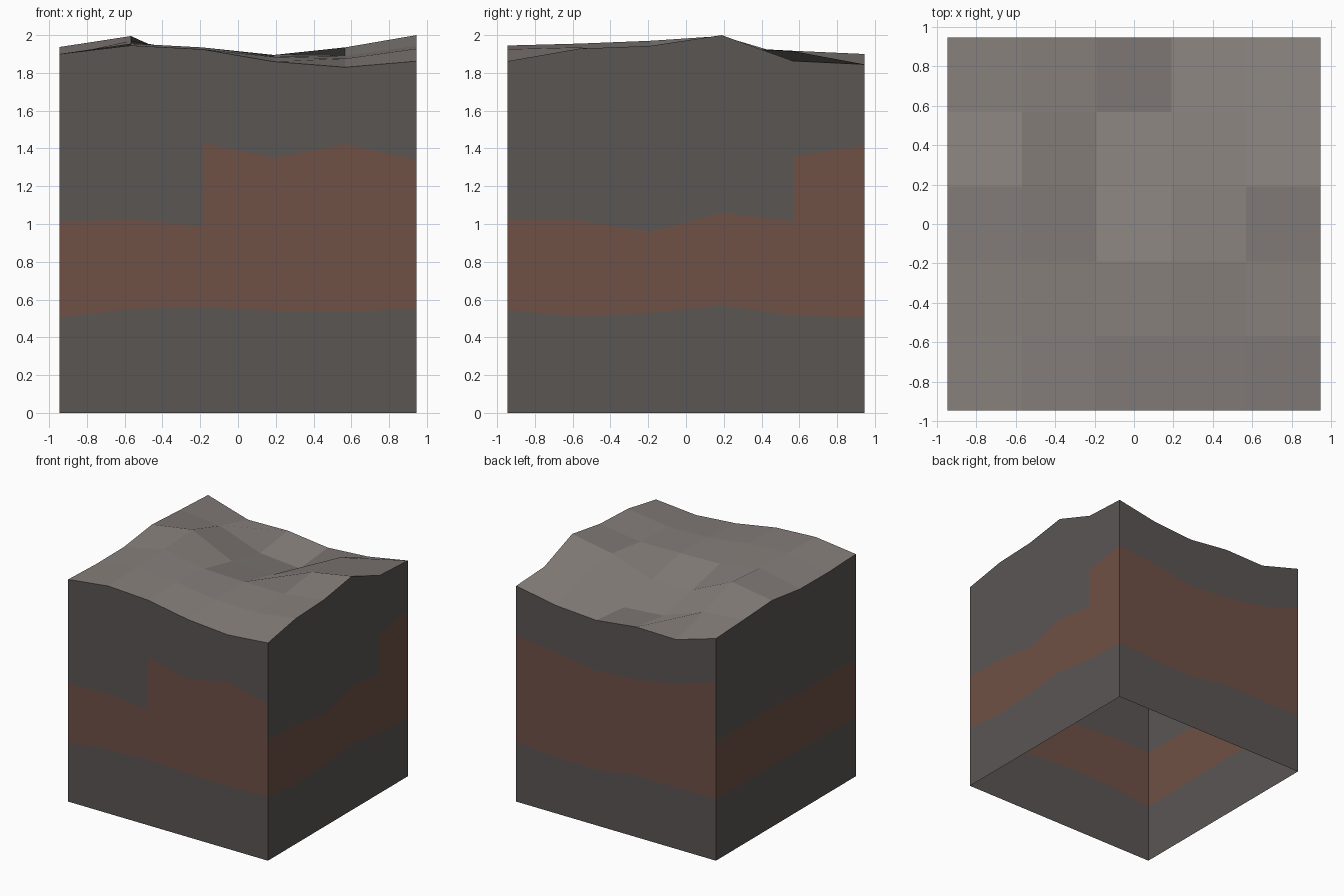
import bpy

default_cube = bpy.data.objects.get("Cube")
if default_cube:
    bpy.data.objects.remove(default_cube, do_unlink=True)

CELLS = 5
HALF = 0.945
STEP = 2 * HALF / CELLS


def make_material(name, red, green, blue):
    material = bpy.data.materials.new(name)
    colour = (red, green, blue, 1.0)
    material.use_nodes = True
    material.diffuse_color = colour
    shader = material.node_tree.nodes["Principled BSDF"]
    shader.inputs["Base Color"].default_value = colour
    shader.inputs["Roughness"].default_value = 0.9
    return material


surface_stone = make_material("surface_stone", 0.24, 0.215, 0.2)
dark_rock = make_material("dark_rock", 0.1, 0.092, 0.088)
brown_seam = make_material("brown_seam", 0.158, 0.082, 0.061)


def make_object(name, points, faces, materials, slots):
    mesh = bpy.data.meshes.new(name)
    mesh.from_pydata(points, [], faces)
    for material in materials:
        mesh.materials.append(material)
    for polygon, slot in zip(mesh.polygons, slots):
        polygon.material_index = slot
        polygon.use_smooth = False
    mesh.update()
    part = bpy.data.objects.new(name, mesh)
    bpy.context.collection.objects.link(part)
    return part


def coordinate(index):
    return index * STEP - HALF


# Ground heights: each row runs left to right in x, rows go from front to back
heights = [
    [1.9, 1.945, 1.925, 1.86, 1.83, 1.862],
    [1.887, 1.955, 1.935, 1.885, 1.875, 1.928],
    [1.89, 1.97, 1.905, 1.895, 1.89, 1.943],
    [1.937, 1.995, 1.825, 1.81, 1.935, 2.0],
    [1.917, 1.883, 1.75, 1.72, 1.915, 1.863],
    [1.9, 1.79, 1.797, 1.753, 1.778, 1.845],
]


def ground_point(column, row):
    return (coordinate(column), coordinate(row), heights[row][column])


# Rocky ground: a faceted grid of four-sided cells
width = CELLS + 1
ground_points = [ground_point(c, r) for r in range(width) for c in range(width)]
ground_faces = []
for row in range(CELLS):
    for column in range(CELLS):
        corner = row * width + column
        ground_faces.append((corner, corner + 1, corner + width + 1, corner + width))
make_object("rocky_ground", ground_points, ground_faces,
            [surface_stone], [0] * len(ground_faces))


def build_wall(name, rim, seam_bottom, seam_tops):
    """Wall below a rim, split in columns of rock, seam and rock.

    seam_tops holds one (left, right) pair of heights for each column."""
    points, faces, slots = [], [], []
    for index, (top_left, top_right) in enumerate(seam_tops):
        left, right = rim[index], rim[index + 1]
        left_levels = (0, seam_bottom[index], top_left, left[2])
        right_levels = (0, seam_bottom[index + 1], top_right, right[2])
        start = len(points)
        for low, high in zip(left_levels, right_levels):
            points.append((left[0], left[1], low))
            points.append((right[0], right[1], high))
        for layer in range(len(left_levels) - 1):
            base = start + layer * 2
            faces.append((base, base + 1, base + 3, base + 2))
            slots.append(1 if layer == 1 else 0)
    make_object(name, points, faces, [dark_rock, brown_seam], slots)


def pairs(levels):
    return list(zip(levels, levels[1:]))


steps = range(width)
# Side walls, each listed anticlockwise around the block
build_wall("front_wall", [ground_point(i, 0) for i in steps],
           [0.505, 0.55, 0.56, 0.54, 0.535, 0.55],
           pairs([1.01, 1.025, 0.99]) + pairs([1.43, 1.35, 1.425, 1.34]))
build_wall("left_wall", [ground_point(CELLS, i) for i in steps],
           [0.545, 0.51, 0.53, 0.57, 0.515, 0.505],
           pairs([1.025, 1.02, 0.96, 1.06, 1.015]) + pairs([1.355, 1.42]))
build_wall("back_wall", [ground_point(CELLS - i, CELLS) for i in steps],
           [0.51, 0.48, 0.475, 0.53, 0.525, 0.525],
           pairs([1.42, 1.38, 1.32, 1.35, 1.41, 1.53]))
build_wall("right_wall", [ground_point(0, CELLS - i) for i in steps],
           [0.525, 0.52, 0.525, 0.52, 0.51, 0.505],
           pairs([1.01, 1.02, 1.03, 1.0, 1.01, 1.01]))
